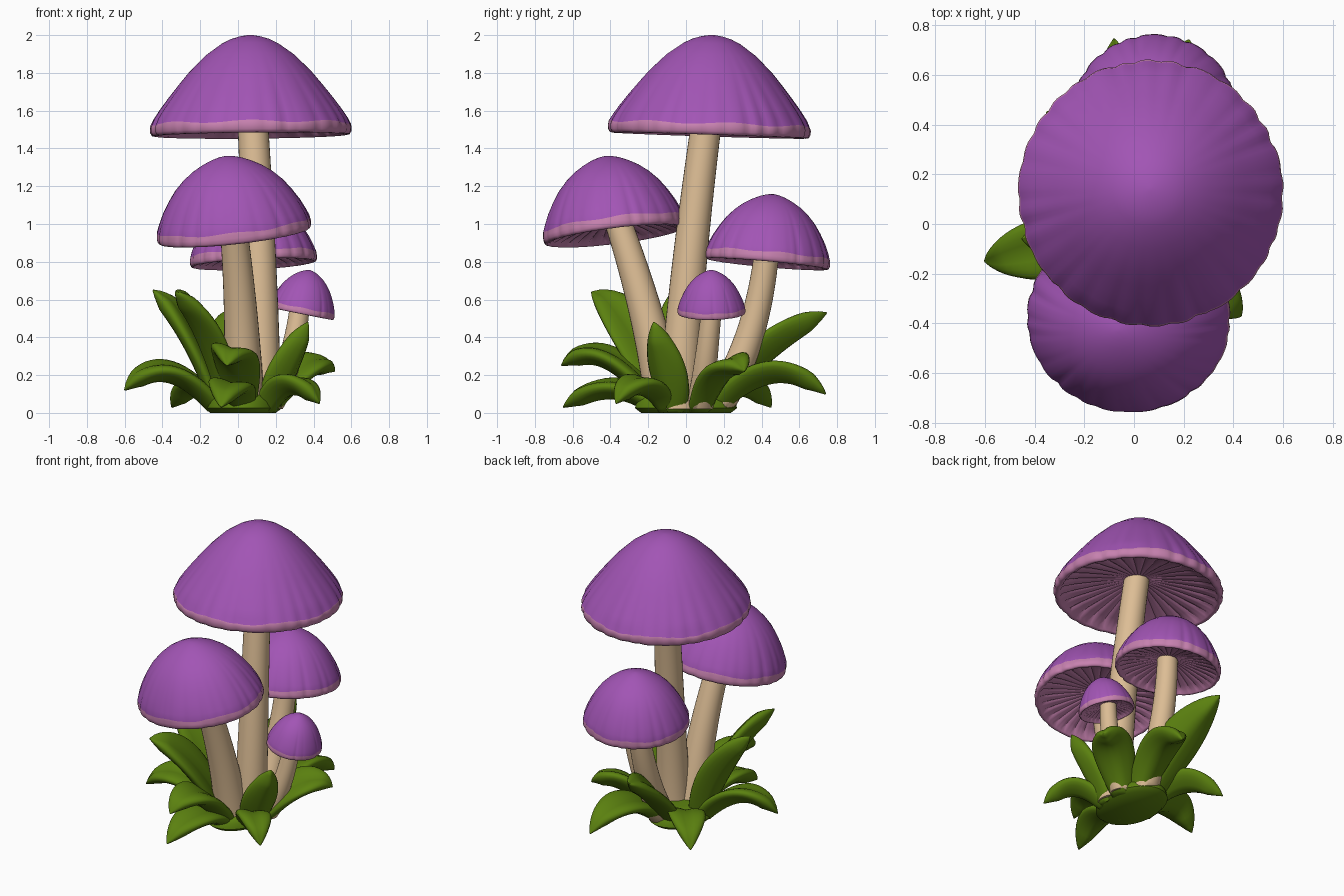
import bpy, bmesh, math, random
from mathutils import Vector

if "Cube" in bpy.data.objects:
    bpy.data.objects.remove(bpy.data.objects["Cube"])

random.seed(4)


def material(name, rgb):
    m = bpy.data.materials.new(name)
    m.diffuse_color = (*rgb, 1)
    m.use_nodes = True
    m.node_tree.nodes["Principled BSDF"].inputs["Base Color"].default_value = m.diffuse_color
    return m


PURPLE = material("purple", (0.36, 0.09, 0.46))
PINK = material("dusty_pink", (0.57, 0.22, 0.43))
CREAM = material("cream", (0.72, 0.51, 0.30))
GREEN = material("leaf_green", (0.105, 0.22, 0.005))


def finish(name, bm, mats, angle=50):
    bmesh.ops.recalc_face_normals(bm, faces=bm.faces)
    me = bpy.data.meshes.new(name)
    bm.to_mesh(me)
    bm.free()
    for m in mats:
        me.materials.append(m)
    ob = bpy.data.objects.new(name, me)
    bpy.context.collection.objects.link(ob)
    bpy.ops.object.select_all(action='DESELECT')
    ob.select_set(True)
    bpy.context.view_layer.objects.active = ob
    bpy.ops.object.shade_smooth_by_angle(angle=math.radians(angle))
    return ob


def loft(bm, rings, mat_rule=lambda i: 0):
    """Skin closed rings of points and close both ends with a fan."""
    rows = [[bm.verts.new(p) for p in r] for r in rings]
    n = len(rows[0])
    for i in range(len(rows) - 1):
        for j in range(n):
            k = (j + 1) % n
            f = bm.faces.new((rows[i][j], rows[i][k], rows[i + 1][k], rows[i + 1][j]))
            f.material_index = mat_rule(i)
    for row, idx in ((rows[0], 0), (rows[-1], len(rows) - 2)):
        c = bm.verts.new(sum((v.co for v in row), Vector()) / n)
        for j in range(n):
            bm.faces.new((row[j], row[(j + 1) % n], c)).material_index = mat_rule(idx)


def bezier(a, b, c, t):
    p = a * (1 - t) ** 2 + b * 2 * t * (1 - t) + c * t * t
    d = (b - a) * (1 - t) + (c - b) * t
    return p, d.normalized()


# Cap outlines as (radius, height) fractions: pointed and round
POINTED = [(.02, 1), (.1, .987), (.19, .96), (.28, .915), (.44, .8), (.61, .63),
           (.71, .51), (.81, .385), (.90, .265), (.96, .175), (.99, .115)]
ROUND = [(.02, 1), (.1, .988), (.2, .96), (.32, .91), (.45, .84), (.58, .745),
         (.70, .63), (.80, .5), (.89, .36), (.955, .23), (.99, .14)]
# Rolled pink lip, then the hollow gilled underside
LIP = [(.993, .11), (1.0, .08), (.997, .035), (.98, .006), (.955, 0), (.93, .01)]
GILLS = [(.90, .04), (.75, .09), (.5, .15), (.25, .2), (.1, .22)]


def cap(name, outline, centre, slope, rx, ry, height, pleats):
    segs = 160
    normal = Vector((-slope[0], -slope[1], 1)).normalized()
    ax = (Vector((1, 0, 0)) - normal * normal.x).normalized()
    ay = normal.cross(ax)
    # Narrow creases at uneven spacing
    creases = [(i + random.uniform(-.3, .3)) * math.tau / pleats for i in range(pleats)]
    depth = [random.uniform(.3, 1) for _ in creases]

    def crease(a):
        total = 0
        for c, d in zip(creases, depth):
            x = math.remainder(a - c, math.tau) / .05
            total += d * math.exp(-x * x)
        return total

    pull = [crease(j * math.tau / segs) for j in range(segs)]
    top = len(outline)
    rings = []
    for i, (r, h) in enumerate(outline + LIP + GILLS):
        gill = i >= top + len(LIP)
        fade = 0 if gill else max(0, (r - .45) / .55) ** 1.3
        ring = []
        for j in range(segs):
            a = j * math.tau / segs
            k = r * (1 - .024 * fade * pull[j])
            z = h * height
            if gill:
                z += (.012 if j % 5 == 0 else 0) * r * 2 * rx
            elif i in (top - 1, top):
                z += .006 * math.sin(a * 7) * rx * 2
            ring.append(Vector(centre) + ax * (k * rx * math.cos(a))
                        + ay * (k * ry * math.sin(a)) + normal * z)
        rings.append(ring)
    bm = bmesh.new()
    loft(bm, rings, lambda i: 0 if i < top - 1 else 1)
    finish(name, bm, (PURPLE, PINK))


def stem(name, base, bend, tip, r0, r1):
    a, b, c = Vector(base), Vector(bend), Vector(tip)
    rings = []
    for i in range(17):
        t = i / 16
        p, d = bezier(a, b, c, t)
        u = Vector((0, 1, 0)).cross(d).normalized()
        v = d.cross(u)
        r = r0 + (r1 - r0) * t ** .8
        ring = [p + u * (r * math.cos(q)) + v * (r * math.sin(q))
                for q in (k * math.tau / 28 for k in range(28))]
        for w in ring:
            w.z = max(w.z, .02)
        rings.append(ring)
    bm = bmesh.new()
    loft(bm, rings)
    finish(name, bm, (CREAM,))


def leaf(name, tip, bend_out, bend_z, width, roll):
    """Plump folded blade that leaves the clump centre and arches to its tip."""
    tip = Vector(tip)
    root = Vector((.04, 0, 0))
    out = Vector((tip.x - root.x, tip.y - root.y, 0))
    reach = out.length
    out.normalize()
    base = root + out * .13
    base.z = .01
    bend = root + out * (reach * bend_out)
    bend.z = bend_z
    flat = out.cross(Vector((0, 0, 1)))
    rings = []
    steps = 20
    for i in range(steps + 1):
        t = i / steps
        p, d = bezier(base, bend, tip, t)
        lift = flat.cross(d).normalized()
        # Twist the blade about its own spine
        side = flat * math.cos(roll) + lift * math.sin(roll)
        up = lift * math.cos(roll) - flat * math.sin(roll)
        w = width * (.55 * (1 - t) ** 2 + math.sin(math.pi * t ** 1.1) ** .75 * .95) if i < steps else 0
        w = max(w, .004)
        th = .045 * min(1, w / (.6 * width)) + .001
        ring = []
        for k in range(20):
            q = k * math.tau / 20
            x = math.cos(q) * w
            # Raised sides and a groove along the middle
            y = math.sin(q) * th + .32 * abs(x) - .16 * w
            v = p + side * x + up * y
            v.z = max(v.z, 0)
            ring.append(v)
        rings.append(ring)
    bm = bmesh.new()
    loft(bm, rings)
    finish(name, bm, (GREEN,), 60)


# Mushroom caps
cap("tall_cap", POINTED, (.068, .123, 1.468), (.01, -.032), .535, .538, .533, 30)
cap("front_cap", ROUND, (-.018, -.375, .937), (.11, .125), .412, .382, .428, 26)
cap("back_cap", ROUND, (.083, .428, .787), (.05, -.09), .338, .334, .373, 22)
cap("small_cap", ROUND, (.335, .135, .525), (-.2, .01), .176, .18, .235, 12)

# Curved stems
stem("tall_stem", (.12, -.04, 0), (.13, -.02, .6), (.075, .117, 1.6), .11, .08)
stem("front_stem", (.03, -.1, 0), (.03, -.18, .5), (-.03, -.37, 1.04), .115, .07)
stem("back_stem", (.06, .14, 0), (.06, .38, .35), (.085, .43, .88), .09, .065)
stem("small_stem", (.14, .07, 0), (.29, .1, .2), (.33, .14, .59), .075, .052)

# Low green crown that gathers the leaf roots
bm = bmesh.new()
loft(bm, [[Vector((.02 + .19 * r * math.cos(q), .27 * r * math.sin(q), z))
           for q in (k * math.tau / 32 for k in range(32))]
          for r, z in ((.88, 0), (1, .025), (.97, .06), (.85, .095), (.4, .105))])
finish("leaf_crown", bm, (GREEN,))

# Leaves: tip, bend distance along the reach, bend height, half width, twist
LEAVES = [
    ((-.45, -.06, .65), .50, .44, .12, .5),
    ((-.33, -.50, .64), .52, .53, .135, .5),
    ((-.60, -.15, .12), .65, .38, .118, .2),
    ((-.08, .745, .53), .52, .38, .13, .5),
    ((.22, .74, .10), .65, .38, .11, .2),
    ((.37, -.17, .48), .60, .22, .108, .15),
    ((.51, .31, .22), .68, .36, .12, -.3),
    ((.43, -.37, .05), .65, .28, .10, .15),
    ((-.06, -.66, .25), .65, .46, .12, .2),
    ((-.09, -.65, .03), .60, .25, .11, .15),
    ((-.35, .45, .03), .60, .28, .11, .1),
]
for i, spec in enumerate(LEAVES):
    leaf(f"leaf_{i + 1}", *spec)
